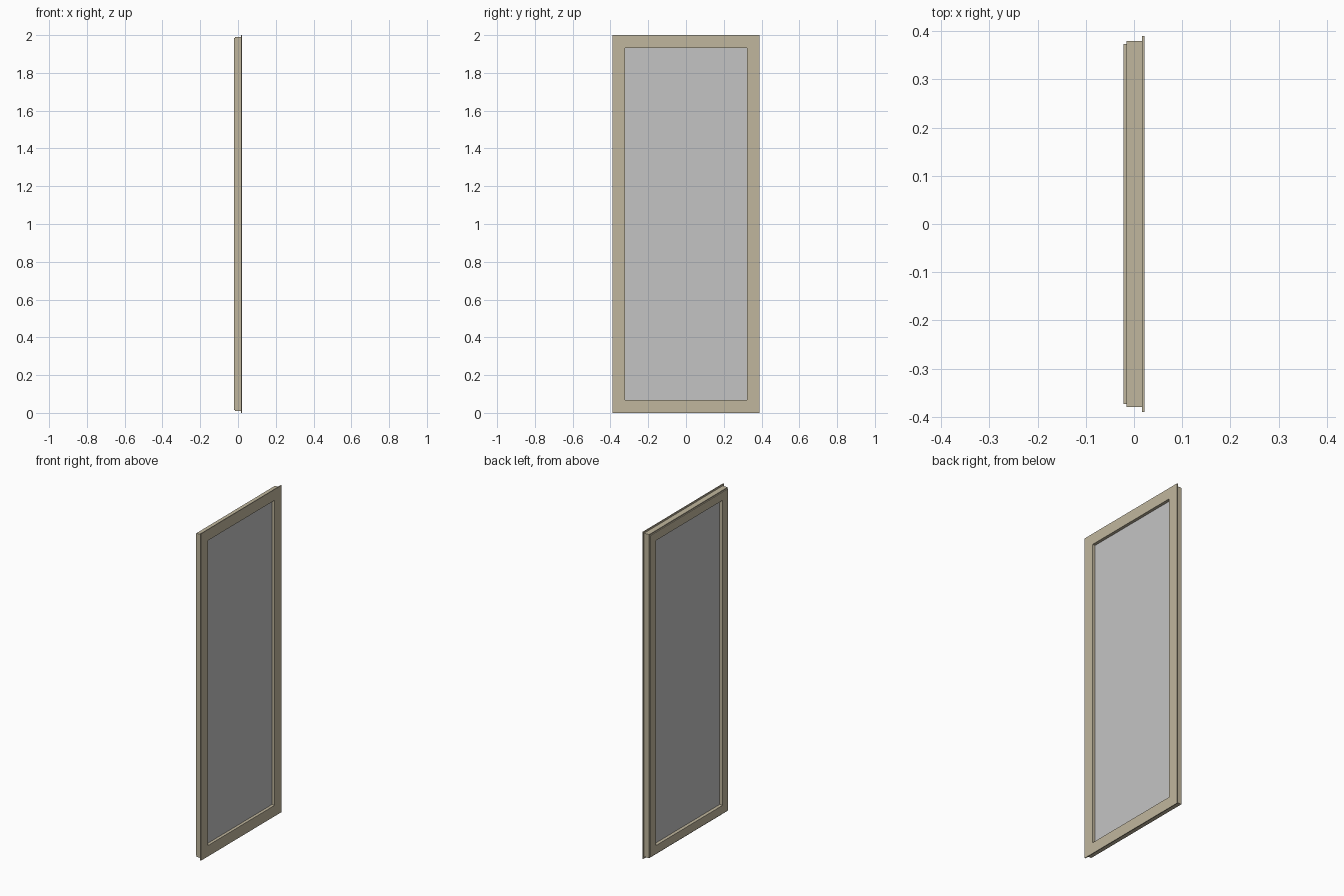
import bpy
import bmesh

cube = bpy.data.objects.get("Cube")
if cube:
    bpy.data.objects.remove(cube, do_unlink=True)

HALF_W, HALF_H, MID_Z = 0.39, 1.0, 1.0


def material(name, rgb):
    mat = bpy.data.materials.new(name)
    mat.use_nodes = True
    colour = (*rgb, 1)
    mat.diffuse_color = colour
    mat.node_tree.nodes["Principled BSDF"].inputs["Base Color"].default_value = colour
    return mat


def finish(name, bm, mat):
    bmesh.ops.recalc_face_normals(bm, faces=bm.faces)
    mesh = bpy.data.meshes.new(name)
    bm.to_mesh(mesh)
    bm.free()
    mesh.materials.append(mat)
    obj = bpy.data.objects.new(name, mesh)
    bpy.context.collection.objects.link(obj)
    return obj


def mitred_frame(name, profile, mat):
    """Sweep a closed (inset, x) profile around the rectangle with mitred corners."""
    bm = bmesh.new()
    rings = []
    for sy, sz in ((-1, -1), (1, -1), (1, 1), (-1, 1)):
        rings.append([bm.verts.new((x, sy * (HALF_W - inset), MID_Z + sz * (HALF_H - inset)))
                      for inset, x in profile])
    n = len(profile)
    for i, ring in enumerate(rings):
        following = rings[(i + 1) % 4]
        for j in range(n):
            k = (j + 1) % n
            bm.faces.new((ring[j], ring[k], following[k], following[j]))
    return finish(name, bm, mat)


def pane(name, inset, x0, x1, mat):
    bm = bmesh.new()
    bmesh.ops.create_cube(bm, size=1)
    for v in bm.verts:
        v.co.x = x1 if v.co.x > 0 else x0
        v.co.y *= 2 * (HALF_W - inset)
        v.co.z = MID_Z + v.co.z * 2 * (HALF_H - inset)
    return finish(name, bm, mat)


beige = material("beige frame paint", (0.53, 0.47, 0.34))
grey = material("grey glass", (0.55, 0.55, 0.55))

# Frame: wide thin flange, main body, then a smaller stepped rim at the back
OPENING = 0.067
mitred_frame("window_frame", [
    (0, 0.022), (0, 0.017), (0.01, 0.017), (0.01, -0.016),
    (0.016, -0.016), (0.016, -0.022), (OPENING, -0.022), (OPENING, 0.022),
], beige)

# Glass set into the middle of the frame
pane("glass_pane", OPENING - 0.003, -0.002, 0.004, grey)
